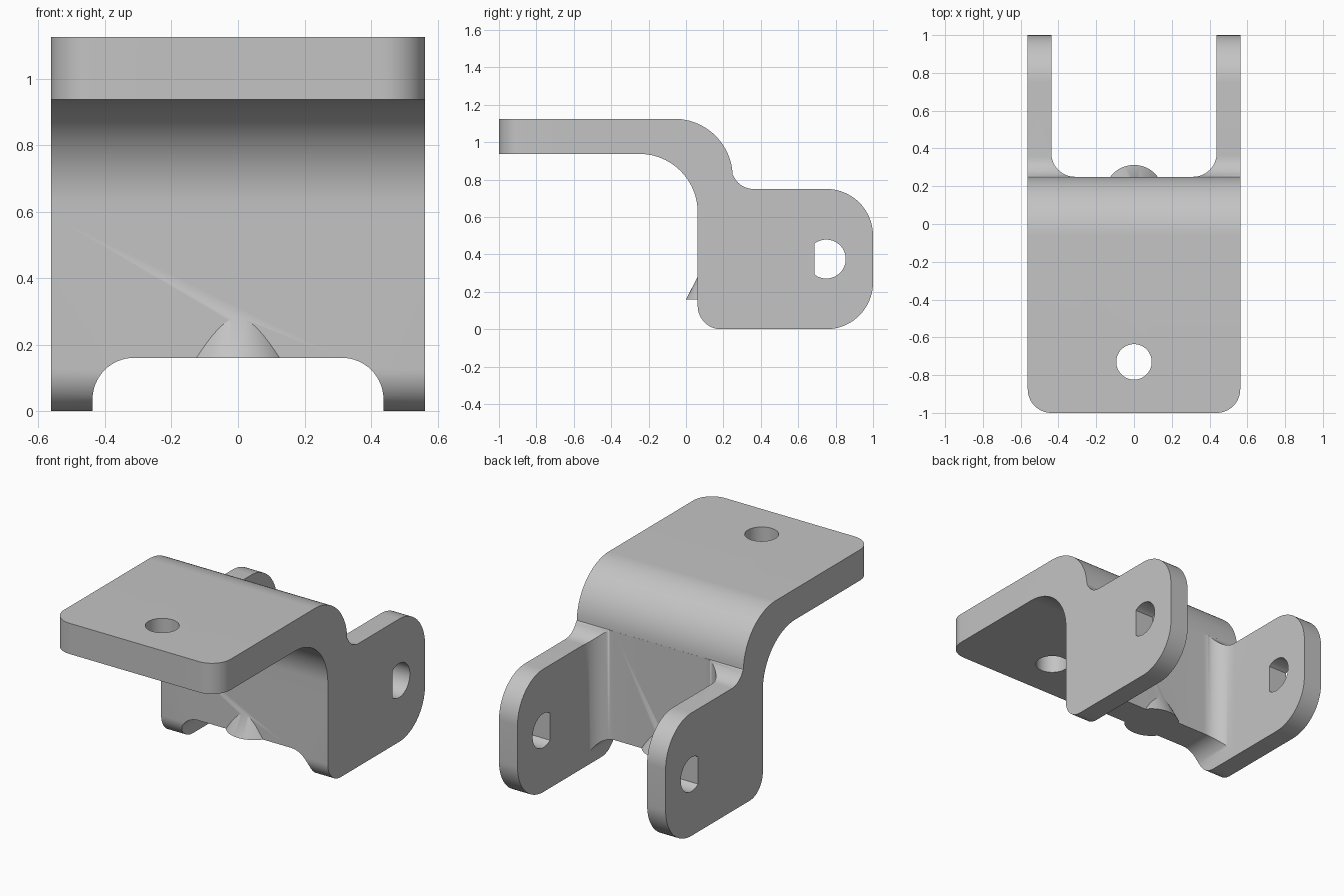
import bpy, bmesh
from math import sin, cos, radians
from mathutils import Vector

if "Cube" in bpy.data.objects:
    bpy.data.objects.remove(bpy.data.objects["Cube"])

steel = bpy.data.materials.new("grey steel")
steel.use_nodes = True
GREY = (0.55, 0.55, 0.55, 1)
steel.diffuse_color = GREY
steel.node_tree.nodes["Principled BSDF"].inputs["Base Color"].default_value = GREY


def arc(cx, cy, r, start, end, n=16):
    angles = [radians(start + (end - start) * i / n) for i in range(n + 1)]
    return [(cx + r * cos(a), cy + r * sin(a)) for a in angles]


def prism(name, outline, axis, lo, hi):
    """Extrude a closed 2D outline along one axis."""
    def place(p, d):
        return Vector({"x": (d, *p), "y": (p[0], d, p[1]), "z": (*p, d)}[axis])
    bm = bmesh.new()
    a = [bm.verts.new(place(p, lo)) for p in outline]
    b = [bm.verts.new(place(p, hi)) for p in outline]
    bm.faces.new(a)
    bm.faces.new(b)
    for i in range(len(a)):
        j = (i + 1) % len(a)
        bm.faces.new((a[i], a[j], b[j], b[i]))
    bmesh.ops.recalc_face_normals(bm, faces=bm.faces)
    mesh = bpy.data.meshes.new(name)
    bm.to_mesh(mesh)
    bm.free()
    mesh.materials.append(steel)
    ob = bpy.data.objects.new(name, mesh)
    bpy.context.collection.objects.link(ob)
    return ob


def combine(target, tool, operation):
    """Apply a boolean and discard the tool."""
    mod = target.modifiers.new(operation.lower(), "BOOLEAN")
    mod.object, mod.operation, mod.solver = tool, operation, "EXACT"
    bpy.context.view_layer.objects.active = target
    bpy.ops.object.modifier_apply(modifier=mod.name)
    bpy.data.objects.remove(tool)


HALF, INNER, R = 0.5625, 0.4375, 0.125

# Side profile: bent plate flowing into the arms
side = [(-1, 0.9375)]
side += arc(-0.25, 0.625, 0.3125, 90, 0, 24)
side += arc(0.0625 + R, R, R, 180, 270)
side += arc(0.75, 0.25, 0.25, -90, 0, 20)
side += arc(0.75, 0.5, 0.25, 0, 90, 20)
side += arc(0.36, 0.865, 0.115, 270, 203, 12)
side += arc(-0.0625, 0.8125, 0.3125, 2, 90, 24)
side += [(-1, 1.125)]
bracket = prism("bracket", side, "x", -HALF, HALF)

# Rounded front corners of the mounting plate
plan = arc(-HALF + R, -1 + R, R, 180, 270) + arc(HALF - R, -1 + R, R, 270, 360)
plan += [(HALF, 1.1), (-HALF, 1.1)]
combine(bracket, prism("plan_outline", plan, "z", -0.2, 1.3), "INTERSECT")

# Open slot between the arms, with filleted roots
slot = arc(-INNER + R, 0.25 + R, R, 180, 270) + arc(INNER - R, 0.25 + R, R, 270, 360)
slot += [(INNER, 1.2), (-INNER, 1.2)]
combine(bracket, prism("slot_cutter", slot, "z", -0.2, 1.3), "DIFFERENCE")

# Conical boss bulging from both sides of the web
bpy.ops.mesh.primitive_cone_add(vertices=64, radius1=0.198, radius2=0.0833,
                                depth=0.22, location=(0, 0.15625, 0.19))
boss = bpy.context.object
boss.data.materials.append(steel)
combine(bracket, boss, "UNION")

# Rounded notch under the web
notch = [(-INNER, -0.2), (INNER, -0.2)]
notch += arc(INNER - R, 0.16 - R, R, 0, 90) + arc(-INNER + R, 0.16 - R, R, 90, 180)
combine(bracket, prism("notch_cutter", notch, "y", -0.3, 1.2), "DIFFERENCE")

# Bolt hole in the plate and D-shaped pin holes in the arms
bolt = arc(0, -0.73, 0.094, 0, 360, 48)[:-1]
combine(bracket, prism("bolt_cutter", bolt, "z", 0.8, 1.3), "DIFFERENCE")
pin = arc(0.75, 0.375, 0.104, -127, 127, 40)
combine(bracket, prism("pin_cutter", pin, "x", -0.8, 0.8), "DIFFERENCE")

bpy.ops.object.select_all(action="DESELECT")
bracket.select_set(True)
bpy.context.view_layer.objects.active = bracket
bpy.ops.object.shade_smooth_by_angle(angle=radians(30))
